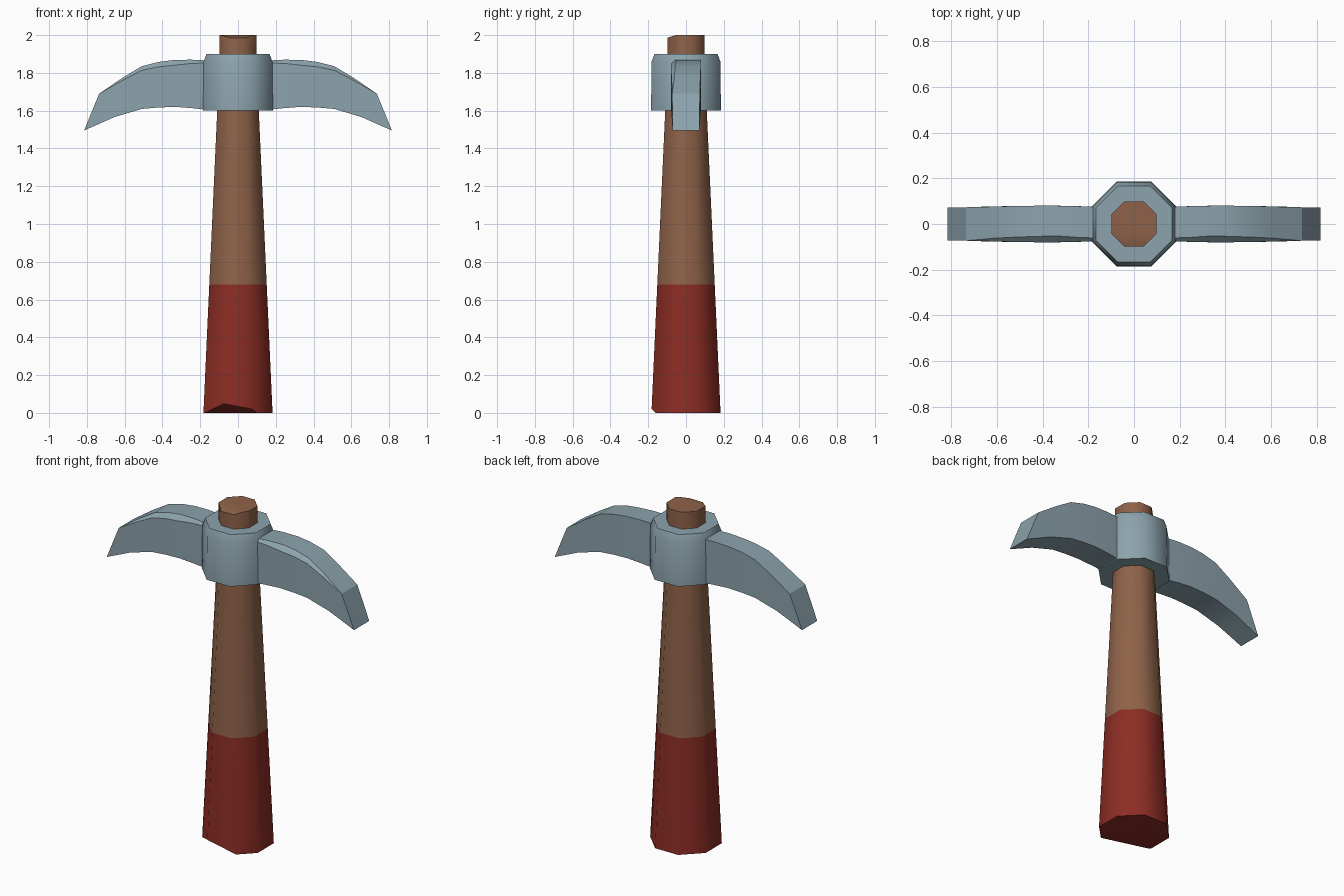
import bpy, bmesh, math
from mathutils import Vector

if "Cube" in bpy.data.objects:
    bpy.data.objects.remove(bpy.data.objects["Cube"])


def mat(name, rgb):
    m = bpy.data.materials.new(name)
    m.diffuse_color = (*rgb, 1)
    m.use_nodes = True
    m.node_tree.nodes["Principled BSDF"].inputs["Base Color"].default_value = m.diffuse_color
    return m


STEEL = mat("blue grey steel", (0.263, 0.366, 0.413))
WOOD = mat("brown wood", (0.275, 0.123, 0.067))
RED = mat("red grip", (0.26, 0.026, 0.018))


def loft(bm, rings, cap_end=True):
    """Skin a list of equal-length point rings."""
    vs = [[bm.verts.new(p) for p in r] for r in rings]
    n = len(rings[0])
    for a, b in zip(vs, vs[1:]):
        for i in range(n):
            j = (i + 1) % n
            bm.faces.new((a[i], a[j], b[j], b[i]))
    bm.faces.new(vs[0])
    if cap_end:
        bm.faces.new(vs[-1])


def octagon(apothem, z):
    r = apothem / math.cos(math.pi / 8)
    return [(r * math.cos(math.pi / 8 + i * math.pi / 4),
             r * math.sin(math.pi / 8 + i * math.pi / 4), z) for i in range(8)]


def chip(bm, a, b, c):
    """Cut off everything beyond the plane through three points."""
    a, b, c = Vector(a), Vector(b), Vector(c)
    no = (b - a).cross(c - a).normalized()
    if no.dot(Vector((0, 0, 1)) - a) > 0:
        no = -no
    bmesh.ops.bisect_plane(bm, geom=bm.verts[:] + bm.edges[:] + bm.faces[:],
                           plane_co=a, plane_no=no, clear_outer=True)
    bmesh.ops.holes_fill(bm, edges=[e for e in bm.edges if e.is_boundary], sides=0)


def finish(bm, name, mats, angle):
    bmesh.ops.remove_doubles(bm, verts=bm.verts[:], dist=0.0005)
    bmesh.ops.recalc_face_normals(bm, faces=bm.faces[:])
    me = bpy.data.meshes.new(name)
    bm.to_mesh(me)
    bm.free()
    for m in mats:
        me.materials.append(m)
    ob = bpy.data.objects.new(name, me)
    bpy.context.collection.objects.link(ob)
    bpy.ops.object.select_all(action='DESELECT')
    ob.select_set(True)
    bpy.context.view_layer.objects.active = ob
    bpy.ops.object.shade_smooth_by_angle(angle=math.radians(angle))
    return ob


# Tapered handle with chipped bottom and top corners, red grip below
bm = bmesh.new()
loft(bm, [octagon(0.183, 0), octagon(0.152, 0.68), octagon(0.11, 1.6),
          octagon(0.099, 1.9), octagon(0.099, 2.0)])
chip(bm, (-0.076, -0.182, 0.05), (0.1, -0.16, 0), (-0.183, -0.08, 0))
chip(bm, (-0.1, -0.045, 2), (0.1, -0.055, 2), (0, -0.1, 1.985))
for f in bm.faces:
    f.material_index = 1 if f.calc_center_median().z < 0.67 else 0
finish(bm, "handle", [WOOD, RED], 47)

# Octagonal collar with bevelled top rim
bm = bmesh.new()
loft(bm, [octagon(0.185, 1.6), octagon(0.182, 1.86), octagon(0.167, 1.9)])
finish(bm, "head_collar", [STEEL], 50)

# Curved blades: upper x, z, lower x, z, half thickness, front chamfer
STATIONS = [(0.15, 1.865, 0.15, 1.603, 0.074, 0.012),
            (0.25, 1.870, 0.24, 1.613, 0.078, 0.020),
            (0.34, 1.868, 0.33, 1.620, 0.080, 0.028),
            (0.42, 1.858, 0.42, 1.617, 0.080, 0.026),
            (0.51, 1.835, 0.51, 1.609, 0.079, 0.022),
            (0.61, 1.775, 0.655, 1.566, 0.076, 0.014),
            (0.735, 1.69, 0.735, 1.53, 0.073, 0),
            (0.815, 1.495, 0.815, 1.495, 0.072, 0)]
for side, name in ((1, "right_blade"), (-1, "left_blade")):
    bm = bmesh.new()
    rings = []
    for ux, uz, lx, lz, t, c in STATIONS:
        rings.append([(side * ux, t, uz), (side * ux, c - t, uz),
                      (side * ux, -t, uz - c), (side * lx, -t, lz), (side * lx, t, lz)])
    loft(bm, rings, cap_end=False)
    finish(bm, name, [STEEL], 25)
